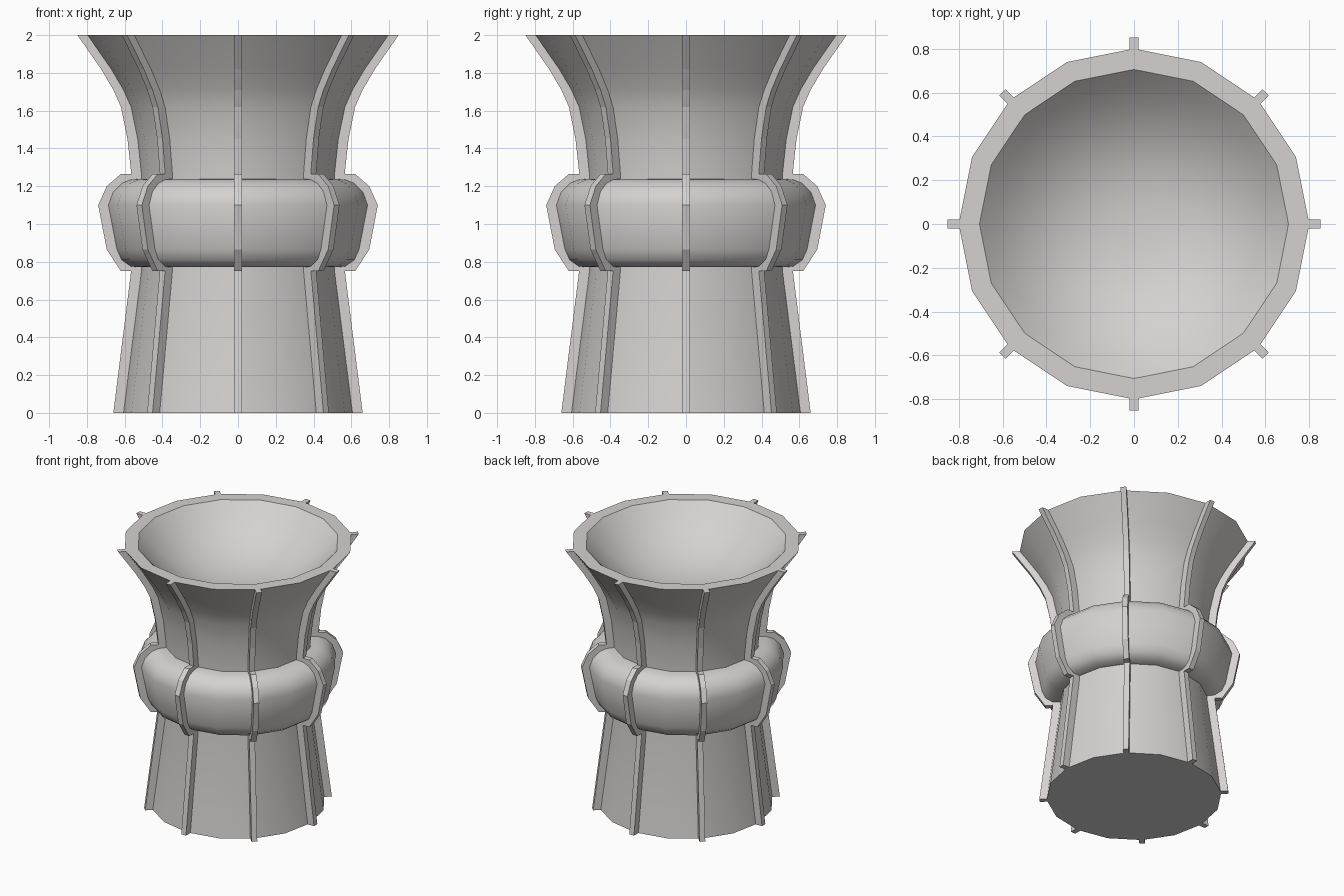
import bpy, bmesh, math
from mathutils import Matrix

if "Cube" in bpy.data.objects:
    bpy.data.objects.remove(bpy.data.objects["Cube"], do_unlink=True)

SIDES, RIBS = 16, 8
RIB_DEPTH, RIB_WIDTH = 0.05, 0.04
BOWL_RADIUS, BOWL_DEPTH = 0.705, 0.32

stone = bpy.data.materials.new("warm_grey_stone")
stone.use_nodes = True
stone.diffuse_color = (0.66, 0.64, 0.63, 1)
stone.node_tree.nodes["Principled BSDF"].inputs["Base Color"].default_value = (0.66, 0.64, 0.63, 1)

# Outer profiles (radius, height), bottom to top
foot = [(0.61, 0), (0.515, 0.75)]
belt = [(0.50, 0.77), (0.57, 0.775), (0.62, 0.81), (0.645, 0.865), (0.69, 1.1),
        (0.665, 1.17), (0.62, 1.215), (0.57, 1.235), (0.50, 1.24)]
flare = [(0.515, 1.265), (0.535, 1.45), (0.57, 1.62), (0.61, 1.71), (0.675, 1.82), (0.80, 2)]


def finish(name, bm):
    mesh = bpy.data.meshes.new(name)
    bm.to_mesh(mesh)
    bm.free()
    mesh.materials.append(stone)
    ob = bpy.data.objects.new(name, mesh)
    bpy.context.collection.objects.link(ob)


def lathe(name, profile, rib_creases=True):
    """Turn a profile; shading breaks at hard angles and along the ribs."""
    bm = bmesh.new()
    rings = []
    for r, z in profile:
        if r == 0:
            rings.append([bm.verts.new((0, 0, z))] * SIDES)
        else:
            angles = [math.tau * i / SIDES for i in range(SIDES)]
            rings.append([bm.verts.new((r * math.cos(a), r * math.sin(a), z)) for a in angles])
    for low, high in zip(rings, rings[1:]):
        for i in range(SIDES):
            j = (i + 1) % SIDES
            corners = list(dict.fromkeys((low[i], low[j], high[j], high[i])))
            bm.faces.new(corners).smooth = True
    bm.normal_update()
    if rib_creases:
        for low, high in zip(rings, rings[1:]):
            for i in range(0, SIDES, SIDES // RIBS):
                bm.edges.get((low[i], high[i])).smooth = False
    for e in bm.edges:
        if len(e.link_faces) == 2 and e.calc_face_angle() > math.radians(40):
            e.smooth = False
    finish(name, bm)


# Flared body closed by a flat base
lathe("body", [(0, 0)] + foot + flare)

# Swollen belt around the waist
lathe("belt", belt)

# Flat rim and rounded bowl
lathe("rim", [(0.80, 2), (BOWL_RADIUS, 2)])
steps = [1 - i / 10 for i in range(11)]
steps[-1] = 0
lathe("bowl", [(BOWL_RADIUS * s, 2 - BOWL_DEPTH * (1 - s ** 2.4)) for s in steps], False)

# Thin ribs following the whole outline, stepping out over the belt
outline = [(0.66, 0), (0.566, 0.75), (0.62, 0.75), (0.695, 0.865), (0.74, 1.1),
           (0.695, 1.2), (0.62, 1.265)]
outline += [(r + RIB_DEPTH, z) for r, z in flare]
inner = [(0.77, 2), (0.645, 1.82), (0.54, 1.62), (0.48, 1.265), (0.48, 0.75), (0.58, 0)]

for k in range(RIBS):
    bm = bmesh.new()
    verts = [bm.verts.new((r, -RIB_WIDTH / 2, z)) for r, z in outline + inner]
    face = bm.faces.new(verts)
    extruded = bmesh.ops.extrude_face_region(bm, geom=[face])["geom"]
    moved = [g for g in extruded if isinstance(g, bmesh.types.BMVert)]
    bmesh.ops.translate(bm, verts=moved, vec=(0, RIB_WIDTH, 0))
    bm.transform(Matrix.Rotation(math.tau * k / RIBS, 4, 'Z'))
    bmesh.ops.recalc_face_normals(bm, faces=bm.faces)
    finish(f"rib_{k + 1}", bm)
